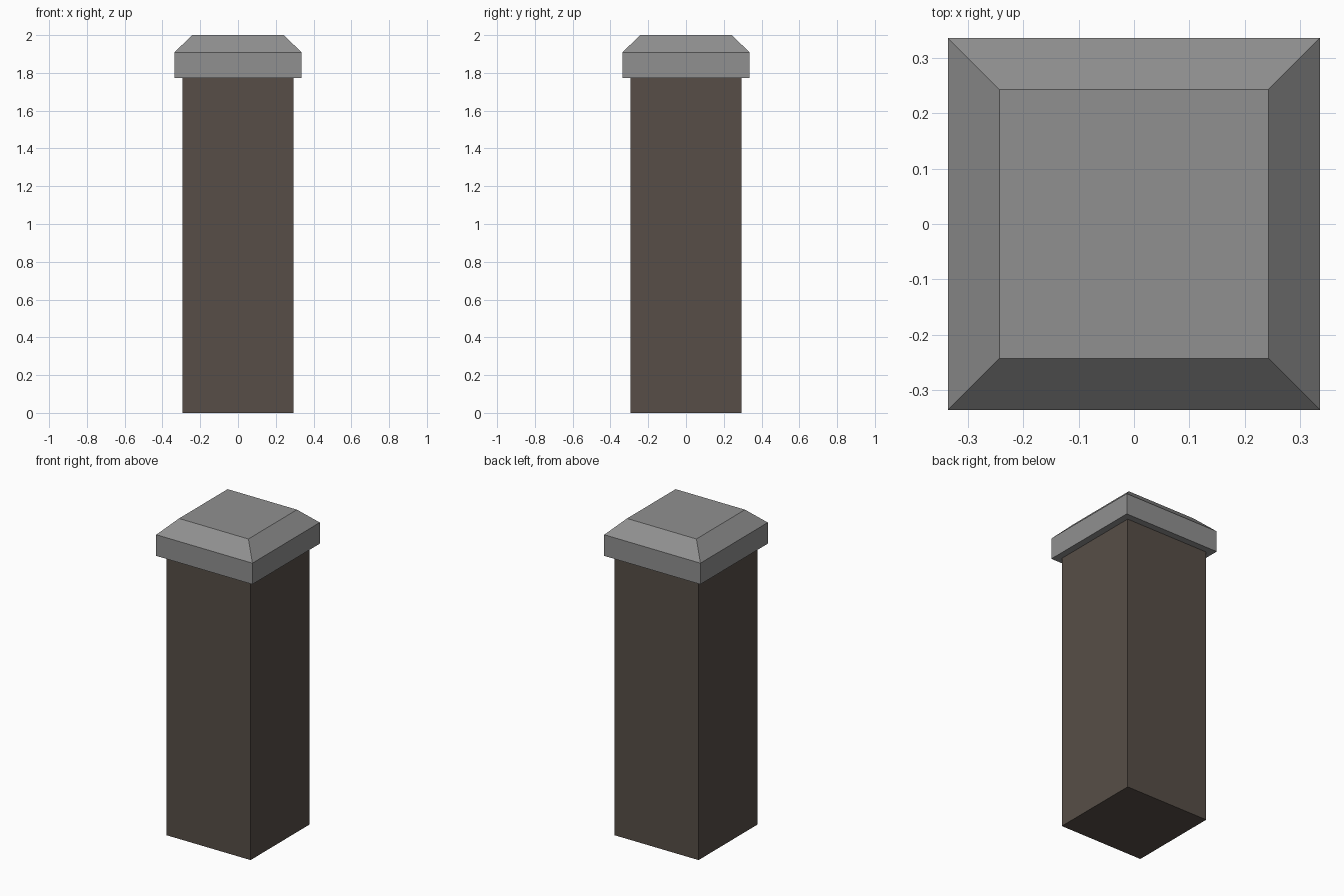
import bpy, bmesh

if "Cube" in bpy.data.objects:
    bpy.data.objects.remove(bpy.data.objects["Cube"])


def material(name, rgb):
    m = bpy.data.materials.new(name)
    m.diffuse_color = (*rgb, 1.0)
    m.use_nodes = True
    m.node_tree.nodes["Principled BSDF"].inputs["Base Color"].default_value = m.diffuse_color
    return m


def stacked_squares(name, rings, mat):
    """Square cross-sections (half_width, z) joined from bottom to top."""
    bm = bmesh.new()
    loops = [[bm.verts.new((sx * h, sy * h, z))
              for sx, sy in ((-1, -1), (1, -1), (1, 1), (-1, 1))]
             for h, z in rings]
    for low, high in zip(loops, loops[1:]):
        for i in range(4):
            j = (i + 1) % 4
            bm.faces.new((low[i], low[j], high[j], high[i]))
    bm.faces.new(loops[0][::-1])
    bm.faces.new(loops[-1])
    bmesh.ops.recalc_face_normals(bm, faces=bm.faces)
    mesh = bpy.data.meshes.new(name)
    bm.to_mesh(mesh)
    bm.free()
    mesh.materials.append(mat)
    obj = bpy.data.objects.new(name, mesh)
    bpy.context.collection.objects.link(obj)
    return obj


stone_grey = material("stone grey", (0.28, 0.28, 0.28))
dark_brown = material("dark brown", (0.095, 0.076, 0.063))

# Square pillar shaft
stacked_squares("pillar_shaft", [(0.294, 0.0), (0.294, 1.774)], dark_brown)

# Overhanging cap with a bevelled top
stacked_squares("pillar_cap", [(0.337, 1.774), (0.337, 1.908), (0.243, 2.0)], stone_grey)
